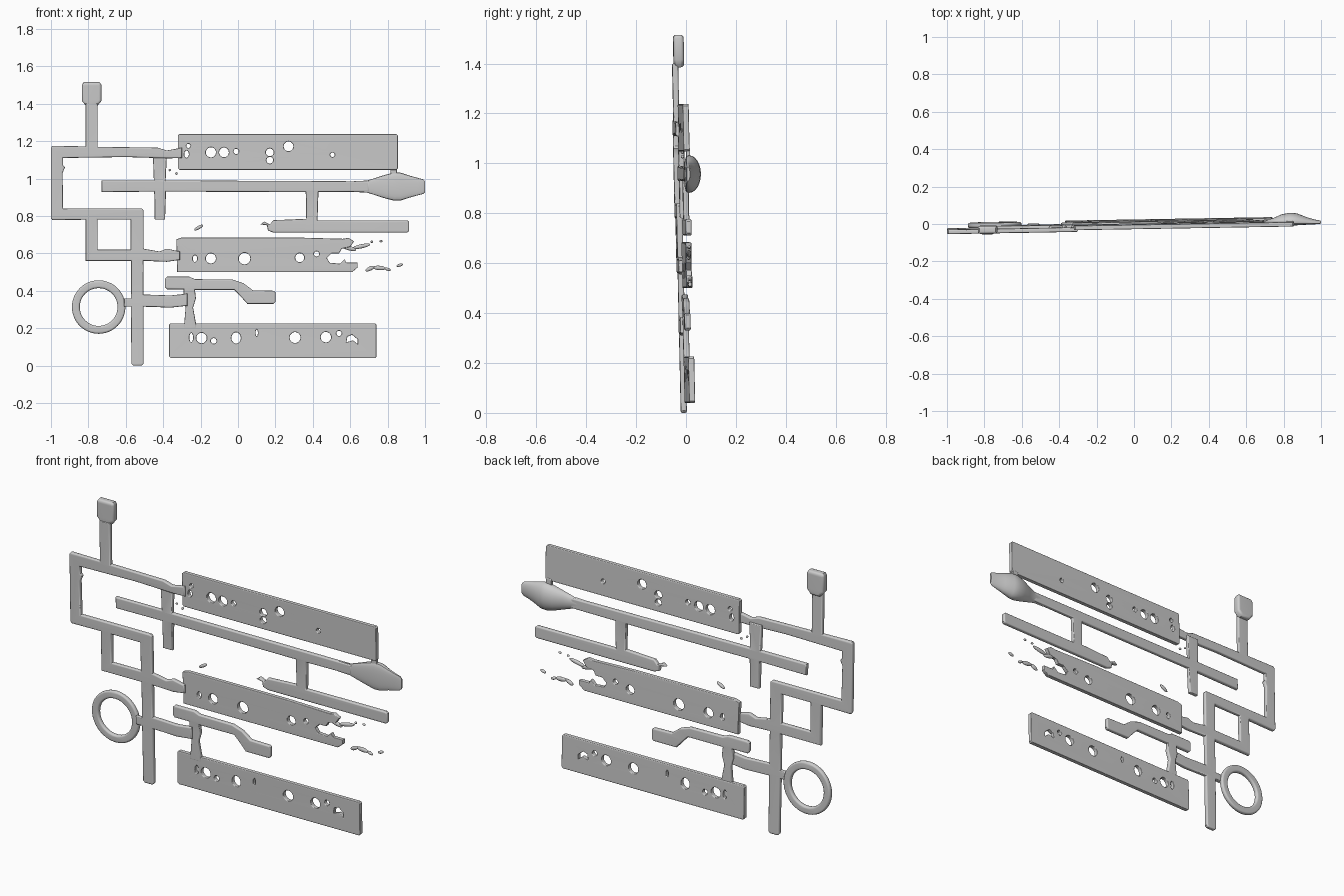
import bpy, bmesh, math
from mathutils import Vector


def lean(x, z):
    # the whole sheet is slightly skewed in depth
    return 0.017 * x - 0.022 * (z - 0.65) - 0.003


def finish(name, mesh):
    bm = bmesh.new()
    bm.from_mesh(mesh)
    bmesh.ops.remove_doubles(bm, verts=bm.verts, dist=0.0002)
    bmesh.ops.recalc_face_normals(bm, faces=bm.faces)
    bm.to_mesh(mesh)
    bm.free()
    mesh.shade_smooth()
    mesh.set_sharp_from_angle(angle=math.radians(40))
    ob = bpy.data.objects.new(name, mesh)
    bpy.context.collection.objects.link(ob)
    mod = ob.modifiers.new("weighted", 'WEIGHTED_NORMAL')
    mod.keep_sharp = True
    return ob


def cut_sheet(name, outline, holes=(), half=0.012, bevel=0.007, dy=0.0):
    """Rounded flat shape drawn in the front plane (x, z), with holes."""
    cu = bpy.data.curves.new(name, 'CURVE')
    cu.dimensions = '2D'
    cu.fill_mode = 'BOTH'
    cu.extrude = half - bevel
    cu.bevel_depth = bevel
    cu.bevel_resolution = 2
    cu.offset = -bevel
    for pts in [outline, *holes]:
        sp = cu.splines.new('POLY')
        sp.points.add(len(pts) - 1)
        for p, (x, z) in zip(sp.points, pts):
            p.co = (x, z, 0, 1)
        sp.use_cyclic_u = True
    tmp = bpy.data.objects.new(name + "_curve", cu)
    bpy.context.collection.objects.link(tmp)
    bpy.context.view_layer.update()
    mesh = bpy.data.meshes.new_from_object(
        tmp.evaluated_get(bpy.context.evaluated_depsgraph_get()))
    bpy.data.objects.remove(tmp)
    for v in mesh.vertices:
        x, z, d = v.co
        v.co = (x, -d + lean(x, z) + dy, z)
    return finish(name, mesh)


def disc(x, z, r, stretch=1.0, n=20):
    return [(x + r * math.cos(2 * math.pi * i / n),
             z + r * stretch * math.sin(2 * math.pi * i / n)) for i in range(n)]


def box(x0, x1, z0, z1, c=0.008):
    return [(x0 + c, z0), (x1 - c, z0), (x1, z0 + c), (x1, z1 - c),
            (x1 - c, z1), (x0 + c, z1), (x0, z1 - c), (x0, z0 + c)]


# stepped frame on the left with its long foot and small square window
frame = [(-1, 1.165), (-0.992, 1.175), (-0.815, 1.172), (-0.815, 1.40), (-0.75, 1.40),
         (-0.75, 1.17), (-0.43, 1.165), (-0.38, 1.15), (-0.30, 1.165), (-0.30, 1.11),
         (-0.37, 1.108), (-0.60, 1.115), (-0.935, 1.11), (-0.935, 1.07), (-0.925, 1.06),
         (-0.938, 1.03), (-0.935, 0.84), (-0.515, 0.84), (-0.505, 0.83), (-0.505, 0.625),
         (-0.42, 0.61), (-0.38, 0.625), (-0.31, 0.61), (-0.31, 0.565), (-0.38, 0.555),
         (-0.505, 0.56), (-0.505, 0.38), (-0.36, 0.375), (-0.27, 0.385), (-0.27, 0.32),
         (-0.36, 0.31), (-0.505, 0.315), (-0.505, 0.01), (-0.515, 0), (-0.56, 0),
         (-0.57, 0.01), (-0.572, 0.315), (-0.61, 0.315), (-0.61, 0.36), (-0.572, 0.36),
         (-0.572, 0.56), (-0.815, 0.56), (-0.815, 0.78), (-0.992, 0.778), (-1, 0.79)]
cut_sheet("stepped_frame", frame, [[(-0.75, 0.62), (-0.575, 0.62), (-0.575, 0.78),
                                    (-0.75, 0.78)]], dy=-0.011)

# block on top of the upright
cut_sheet("upright_head", [(-0.81, 1.385), (-0.755, 1.385), (-0.73, 1.415), (-0.73, 1.50),
                           (-0.74, 1.515), (-0.825, 1.515), (-0.835, 1.50), (-0.835, 1.415)],
          half=0.021, bevel=0.013, dy=0.004)

# ring beside the foot
cut_sheet("ring", disc(-0.745, 0.313, 0.143, n=48), [disc(-0.745, 0.313, 0.101, n=48)],
          bevel=0.010, half=0.013, dy=0.004)

# long rod crossing a short post, with a hanging lower bar
cut_sheet("long_rod", [(-0.73, 0.99), (-0.45, 0.99), (-0.455, 1.13), (-0.38, 1.13),
                       (-0.387, 0.99), (0.70, 0.985), (0.70, 0.93), (0.43, 0.928),
                       (0.425, 0.777), (0.905, 0.777), (0.915, 0.768), (0.915, 0.72),
                       (0.905, 0.711), (0.19, 0.711), (0.16, 0.722), (0.155, 0.75),
                       (0.12, 0.755), (0.14, 0.77), (0.17, 0.755), (0.19, 0.777),
                       (0.365, 0.785), (0.362, 0.928), (-0.385, 0.93), (-0.39, 0.78),
                       (-0.445, 0.78), (-0.448, 0.93), (-0.73, 0.928)])

# bent lever and the neck down to the lower plate
cut_sheet("bent_lever", [(-0.39, 0.42), (-0.38, 0.408), (-0.29, 0.408), (-0.295, 0.36),
                         (-0.28, 0.31), (-0.29, 0.20), (-0.22, 0.20), (-0.24, 0.31),
                         (-0.225, 0.36), (-0.23, 0.405), (-0.02, 0.405), (0.01, 0.375),
                         (0.05, 0.33), (0.19, 0.33), (0.20, 0.34), (0.20, 0.392),
                         (0.19, 0.40), (0.08, 0.402), (0.03, 0.44), (-0.03, 0.46),
                         (-0.23, 0.462), (-0.26, 0.475), (-0.38, 0.475), (-0.39, 0.465)])

# three perforated plates
cut_sheet("upper_plate", box(-0.322, 0.855, 1.047, 1.238),
          [disc(-0.145, 1.14, .027), disc(-0.075, 1.14, .026), disc(-0.01, 1.145, .014),
           disc(0.17, 1.14, .021), disc(0.17, 1.098, .018), disc(0.27, 1.172, .026),
           disc(0.505, 1.127, .012), disc(-0.265, 1.175, .011), disc(-0.275, 1.13, .012, 1.6)],
          half=0.012, bevel=0.004)
cut_sheet("middle_plate", [(-0.325, 0.50), (0.61, 0.50), (0.64, 0.525), (0.64, 0.55),
                           (0.58, 0.55), (0.57, 0.57), (0.545, 0.545), (0.49, 0.55),
                           (0.475, 0.575), (0.50, 0.60), (0.54, 0.60), (0.555, 0.625),
                           (0.60, 0.635), (0.62, 0.665), (0.59, 0.683), (0.56, 0.678),
                           (0.30, 0.685), (-0.30, 0.685), (-0.33, 0.675)],
          [disc(-0.145, 0.573, .027), disc(0.035, 0.572, .031), disc(0.33, 0.577, .024),
           disc(0.42, 0.597, .014), disc(-0.23, 0.572, .012, 1.5)],
          half=0.012, bevel=0.004, dy=0.003)
cut_sheet("lower_plate", box(-0.368, 0.74, 0.04, 0.226),
          [disc(-0.195, 0.147, .028), disc(-0.13, 0.132, .015), disc(-0.01, 0.148, .025, 1.2),
           disc(0.305, 0.15, .029), disc(0.47, 0.152, .028), disc(0.54, 0.172, .014),
           disc(-0.25, 0.15, .010, 2.4), disc(0.10, 0.175, .006, 3),
           [(0.58, 0.125), (0.585, 0.155), (0.61, 0.165), (0.64, 0.14), (0.64, 0.115),
            (0.615, 0.135)]],
          half=0.012, bevel=0.004, dy=0.002)

# small post between the upper plate and the swollen tip
cut_sheet("tip_post", box(0.815, 0.85, 1.00, 1.06, 0.004), half=0.008, bevel=0.004, dy=0.006)

# swollen rod tip: (x, half height, front y, back y)
stations = [(0.62, .029, -0.010, 0.012), (0.69, .032, -0.009, 0.015),
            (0.74, .048, -0.008, 0.030), (0.79, .064, -0.008, 0.052),
            (0.835, .075, -0.008, 0.060), (0.87, .074, -0.007, 0.057),
            (0.92, .058, -0.004, 0.038), (0.96, .047, -0.002, 0.025),
            (0.99, .039, 0.000, 0.020), (1.0, .029, 0.004, 0.016)]
bm = bmesh.new()
rings = []
N = 24
for x, h, yf, yb in stations:
    rim = yf + 0.3 * (yb - yf)
    ring = []
    for i in range(N):
        c, s = math.cos(2 * math.pi * i / N), math.sin(2 * math.pi * i / N)
        depth = (yb - rim) * abs(s) if s > 0 else -(rim - yf) * abs(s) ** 0.5
        ring.append(bm.verts.new((x, rim + depth, 0.957 + h * c)))
    rings.append(ring)
for a, b in zip(rings, rings[1:]):
    for i in range(N):
        bm.faces.new((a[i], a[(i + 1) % N], b[(i + 1) % N], b[i]))
bm.faces.new(rings[0])
bm.faces.new(rings[-1])
tip_mesh = bpy.data.meshes.new("swollen_tip")
bm.to_mesh(tip_mesh)
bm.free()
finish("swollen_tip", tip_mesh)

# loose crumbs off the broken end: (x, z, half length, half height, angle)
crumbs = [(-0.21, 0.738, .028, .009, 30), (0.595, 0.628, .04, .012, -15),
          (0.66, 0.638, .05, .011, 12), (0.715, 0.662, .008, .006, 0),
          (0.765, 0.665, .009, .006, 0), (0.705, 0.518, .026, .011, 25),
          (0.755, 0.522, .035, .012, -5), (0.80, 0.515, .018, .008, -20),
          (0.865, 0.537, .018, .008, 20), (-0.33, 1.027, .007, .007, 0),
          (-0.365, 1.045, .006, .006, 0)]
for n, (x, z, l, h, ang) in enumerate(crumbs):
    bpy.ops.mesh.primitive_uv_sphere_add(segments=14, ring_count=8, radius=1,
                                         location=(x, lean(x, z) + 0.003, z),
                                         rotation=(0, -math.radians(ang), 0))
    ob = bpy.context.object
    ob.name = f"crumb_{n + 1}"
    ob.scale = (l, min(h, 0.009), h)
    bpy.ops.object.shade_smooth()
